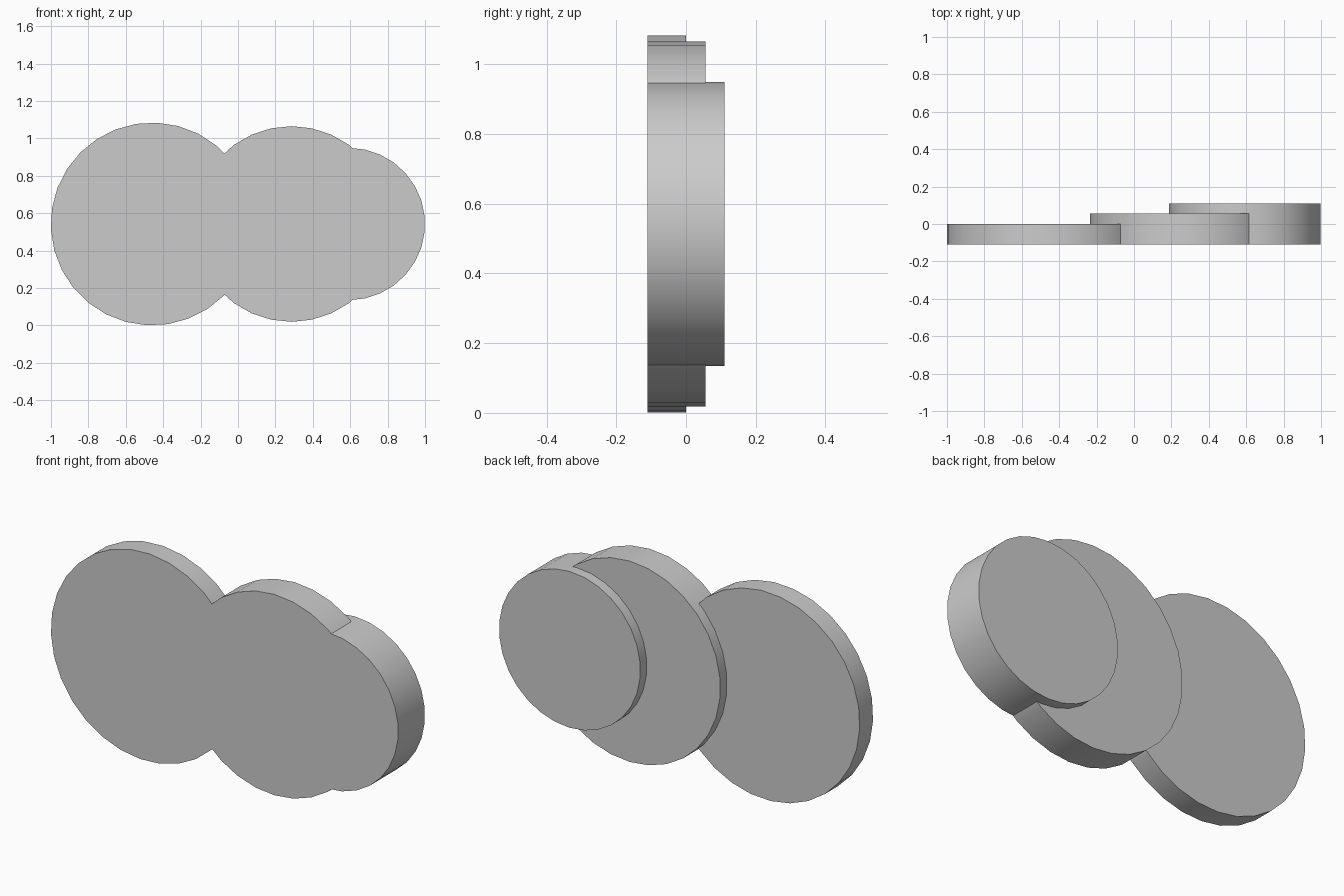
import bpy
import math

default_cube = bpy.data.objects.get("Cube")
if default_cube:
    bpy.data.objects.remove(default_cube, do_unlink=True)

# Single grey finish
GREY = (0.6, 0.6, 0.6, 1)
grey = bpy.data.materials.new("plain_grey")
grey.use_nodes = True
grey.diffuse_color = GREY
grey.node_tree.nodes["Principled BSDF"].inputs["Base Color"].default_value = GREY

FRONT = -0.11
MID_Z = 0.542


def disc(name, x, radius, back, turn=0):
    """Upright disc whose front face lies on the shared front plane."""
    bpy.ops.mesh.primitive_cylinder_add(
        vertices=30, radius=radius, depth=back - FRONT,
        location=(x, (FRONT + back) / 2, MID_Z),
        rotation=(math.pi / 2, math.radians(turn), 0))
    obj = bpy.context.object
    obj.name = name
    obj.data.materials.append(grey)
    return obj


# Three overlapping discs, each smaller and thicker than the last
body = disc("stepped_discs", -0.459, 0.542, 0.0, 3)
middle = disc("middle_disc", 0.286, 0.523, 0.056)
thick = disc("thick_disc", 0.593, 0.407, 0.11)

# Fuse them into one solid with a common flat front
for part in (middle, thick):
    fuse = body.modifiers.new("fuse_" + part.name, "BOOLEAN")
    fuse.operation = "UNION"
    fuse.solver = "EXACT"
    fuse.object = part
    part.hide_render = True

bpy.ops.object.select_all(action="DESELECT")
body.select_set(True)
bpy.context.view_layer.objects.active = body
for fuse in list(body.modifiers):
    bpy.ops.object.modifier_apply(modifier=fuse.name)
for part in (middle, thick):
    bpy.data.objects.remove(part, do_unlink=True)

# Rounded rims, crisp edges
bpy.ops.object.shade_smooth_by_angle(angle=math.radians(30))
